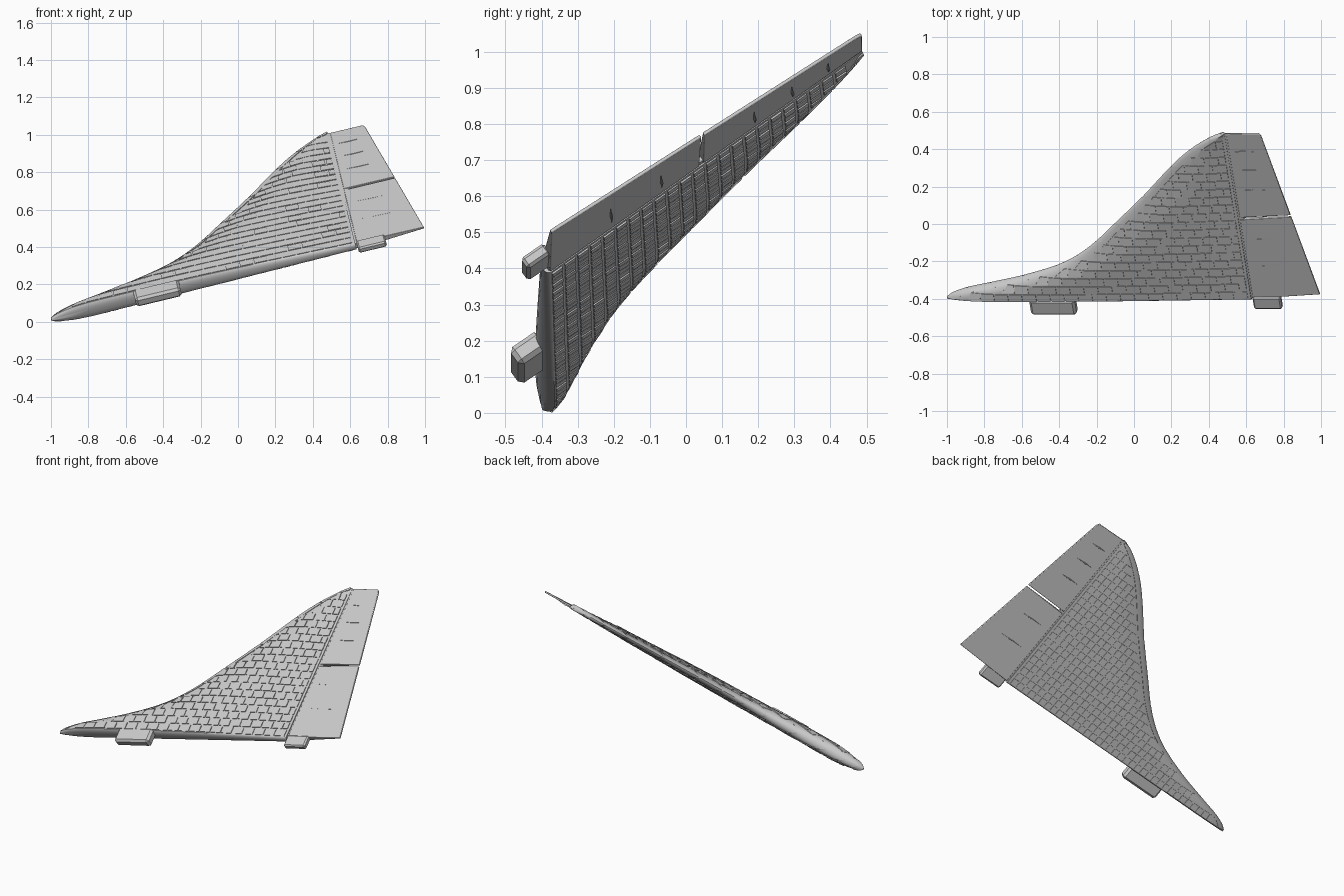
import bpy, bmesh, math, random
from mathutils import Vector

random.seed(4)
cube = bpy.data.objects.get("Cube")
if cube:
    bpy.data.objects.remove(cube)

grey = bpy.data.materials.new("panel_grey")
grey.use_nodes = True
grey.diffuse_color = (0.6, 0.6, 0.6, 1)
grey.node_tree.nodes["Principled BSDF"].inputs["Base Color"].default_value = (0.6, 0.6, 0.6, 1)

ROOT, TIP = -0.388, 0.485
SLOPE_X, SLOPE_Y = 0.24, 0.726
NORMAL = Vector((-SLOPE_X, -SLOPE_Y, 1)).normalized()
CHORD = Vector((1, 0, SLOPE_X)).normalized()
SPAN = NORMAL.cross(CHORD)


def place(x, y, h=0.0):
    """Point on the inclined wing plane, lifted by h along its normal."""
    return Vector((x, y, 0.26 + SLOPE_X * x + SLOPE_Y * (y + 0.38))) + NORMAL * h


def lerp(a, b, t):
    return a + (b - a) * t


# Leading edge plan curve, smoothed
EDGE = [(-1, ROOT), (-0.97, -0.368), (-0.9, -0.345), (-0.78, -0.32), (-0.6, -0.28),
        (-0.42, -0.225), (-0.3, -0.165), (-0.2, -0.09), (-0.1, 0.005), (0.05, 0.15),
        (0.2, 0.31), (0.3, 0.398), (0.4, 0.46), (0.468, TIP)]


def smooth_curve(points, steps=6):
    pts = [Vector(p) for p in points]
    out = []
    for i in range(len(pts) - 1):
        a, b = pts[i], pts[i + 1]
        ta = (b - pts[max(i - 1, 0)]) / 2
        tb = (pts[min(i + 2, len(pts) - 1)] - a) / 2
        for j in range(steps):
            t = j / steps
            out.append(a * (2*t**3 - 3*t**2 + 1) + ta * (t**3 - 2*t**2 + t)
                       + b * (3*t**2 - 2*t**3) + tb * (t**3 - t**2))
    return out + [pts[-1]]


CURVE = smooth_curve(EDGE)


def lead(y):
    for a, b in zip(CURVE, CURVE[1:]):
        if y <= b.y:
            return lerp(a.x, b.x, max(0, (y - a.y) / (b.y - a.y)))
    return CURVE[-1].x


def along(y):
    return (y - ROOT) / (TIP - ROOT)


def hinge(y):
    return lerp(0.63, 0.484, along(y))


def trail(y):
    return lerp(1.0, 0.675, along(y))


def skin(x, y, side):
    """Height of the upper (1) or lower (-1) skin: rounded nose, domed top."""
    d, c = x - lead(y), hinge(y) - lead(y)
    front = min(0.22, 0.5 * c)
    t = lerp(0.043, 0.011, along(y))
    if side > 0:
        t *= 1 + 0.35 * math.sin(math.pi * min(max(d / c, 0), 1))
    if d < front:
        return side * t * math.sqrt(max(0, 1 - (1 - max(d, 0) / front) ** 2))
    return side * t * lerp(1, 0.5, (d - front) / (c - front))


def finish(name, bm, smooth=None, bevel=0, segments=2):
    bmesh.ops.recalc_face_normals(bm, faces=bm.faces)
    mesh = bpy.data.meshes.new(name)
    bm.to_mesh(mesh)
    bm.free()
    mesh.materials.append(grey)
    ob = bpy.data.objects.new(name, mesh)
    bpy.context.collection.objects.link(ob)
    if bevel:
        mod = ob.modifiers.new("bevel", "BEVEL")
        mod.width, mod.segments, mod.limit_method = bevel, segments, "ANGLE"
    if smooth:
        bpy.ops.object.select_all(action="DESELECT")
        ob.select_set(True)
        bpy.context.view_layer.objects.active = ob
        bpy.ops.object.shade_smooth_by_angle(angle=math.radians(smooth))


def prism(bm, low, high):
    """Closed solid between two matching rings of points."""
    a = [bm.verts.new(p) for p in low]
    b = [bm.verts.new(p) for p in high]
    bm.faces.new(a)
    bm.faces.new(b)
    for i in range(len(a)):
        j = (i + 1) % len(a)
        bm.faces.new((a[i], a[j], b[j], b[i]))


def loft(bm, rings, closed=True):
    rows = [[bm.verts.new(p) for p in r] for r in rings]
    n = len(rows[0])
    for r, s in zip(rows, rows[1:]):
        for i in range(n if closed else n - 1):
            j = (i + 1) % n
            bm.faces.new((r[i], r[j], s[j], s[i]))
    if closed:
        bm.faces.new(rows[0])
        bm.faces.new(rows[-1])


def section(y, scale=1.0, out=0.0):
    xs = [lerp(lead(y), hinge(y), (i / 24) ** 2) for i in range(25)]
    ring = [place(x, y, scale * skin(x, y, 1)) for x in reversed(xs)]
    ring += [place(x, y, scale * skin(x, y, -1)) for x in xs[1:]]
    return [p - SPAN * out for p in ring]


# Wing core with a softly rounded root
bm = bmesh.new()
root_rings = [section(ROOT, s, o) for s, o in ((0.3, 0.011), (0.6, 0.009), (0.85, 0.005))]
loft(bm, root_rings + [section(p.y) for p in CURVE])
finish("wing_core", bm, 50)


# Tiles on both skins
def tiles(name, side, length, depth, stagger, gap, margin):
    bm = bmesh.new()
    rows = int((TIP - ROOT) / depth)
    for r in range(rows):
        y0 = ROOT + r * depth + gap / 2
        y1 = y0 + depth - gap
        ym = (y0 + y1) / 2
        x = hinge(ym) - 0.012
        spans = []
        if stagger and r % 2:
            spans.append((x - length / 2, x))
            x -= length / 2
        while x > lead(ym):
            spans.append((x - length, x))
            x -= length
        for x0, x1 in spans:
            corners = []
            for cx, cy in ((x0 + gap / 2, y0), (x1 - gap / 2, y0), (x1 - gap / 2, y1), (x0 + gap / 2, y1)):
                skew = hinge(cy) - hinge(ym)
                corners.append((min(max(cx + skew, lead(cy) + margin), hinge(cy) - 0.01), cy))
            if corners[1][0] - corners[0][0] < 0.008 or corners[2][0] - corners[3][0] < 0.004:
                continue
            lift = random.uniform(0.003, 0.005)
            prism(bm, [place(a, b, skin(a, b, side) - side * 0.003) for a, b in corners],
                  [place(a, b, skin(a, b, side) + side * lift) for a, b in corners])
    finish(name, bm)


tiles("upper_tiles", 1, 0.075, 0.042, True, 0.007, 0.05)
tiles("lower_tiles", -1, 0.042, 0.036, False, 0.008, 0.06)

# Leading edge panels, wrapped round the nose with seams between them
bm = bmesh.new()
for i in range(0, len(CURVE) - 6, 6):
    rings = []
    for j in range(7):
        t = i + lerp(0.2, 5.8, j / 6)
        y = lerp(CURVE[int(t)].y, CURVE[int(t) + 1].y, t % 1)
        x = lead(y)
        reach = min(0.05, 0.8 * (hinge(y) - x))
        steps = [(reach * k, e) for k, e in ((1, -0.002), (0.97, 0.004), (0.6, 0.004),
                                             (0.3, 0.004), (0.1, 0.003), (0.02, 0.002))]
        up, down = [[place(x + d, y, skin(x + d, y, s) + s * e) for d, e in steps] for s in (1, -1)]
        rings.append(up + [place(x - 0.002, y)] + down[::-1])
    loft(bm, rings, closed=False)
finish("leading_edge_panels", bm, 40)

# Hinge spar closing the gap behind the wing
bm = bmesh.new()
plan = [(hinge(y) + d, y) for y, d in ((ROOT, -0.02), (ROOT, 0.03), (TIP, 0.03), (TIP, -0.02))]
prism(bm, *[[place(x, y, s * lerp(0.015, 0.004, along(y))) for x, y in plan] for s in (-1, 1)])
finish("hinge_spar", bm)


# Elevons with slim ridges on both skins
def elevon_half(x, y):
    t = (x - hinge(y)) / (trail(y) - hinge(y))
    return lerp(skin(hinge(y), y, 1), 0.005, t)


def elevon(name, y0, y1, rake_in, rake_out, ridges):
    bm = bmesh.new()
    plan = [(hinge(y0) + 0.009, y0), (trail(y0 + rake_in), y0 + rake_in),
            (trail(y1 + rake_out), y1 + rake_out), (hinge(y1) + 0.009, y1)]
    if y1 == TIP:
        plan[2:3] = [(trail(y1) + 0.006, y1 - 0.016), (trail(y1) - 0.008, y1)]
    prism(bm, [place(x, y, -elevon_half(x, y)) for x, y in plan],
          [place(x, y, elevon_half(x, y)) for x, y in plan])
    finish(name, bm, 40, 0.003)
    bm = bmesh.new()
    for y in ridges:
        x0, x1 = (lerp(hinge(y), trail(y), t) for t in (0.2, 0.66))
        xm = lerp(x0, x1, 0.45)
        for side, rise in ((1, 0.0015), (-1, 0.008)):
            plan = [(x0, y), (xm, y - 0.004), (x1, y), (xm, y + 0.004)]
            prism(bm, [place(a, b, side * (elevon_half(a, b) - 0.003)) for a, b in plan],
                  [place(a, y, side * (elevon_half(a, y) + (rise if a == xm else 0.001)))
                   + SPAN * (b - y) * 0.5 for a, b in plan])
    finish(name + "_ridges", bm)


elevon("outer_elevon", 0.041, TIP, 0.008, 0, (0.39, 0.29, 0.185))
elevon("inner_elevon", ROOT, 0.03, 0.014, 0.01, (-0.075, -0.215))


# Root mounting lugs
def lug(name, x, width, reach, low, high, chamfer):
    bm = bmesh.new()
    base = place(x, ROOT)
    ring = [(-1, 0.012), (1, 0.012), (1, -reach), (-1, -reach)]
    prism(bm, *[[base + CHORD * s * width / 2 + SPAN * v + NORMAL * h for s, v in ring]
                for h in (low, high)])
    finish(name, bm, None, chamfer, 1)


lug("front_lug", -0.43, 0.25, 0.086, 0.0, 0.058, 0.013)
lug("rear_lug", 0.713, 0.154, 0.066, -0.008, 0.028, 0.008)
